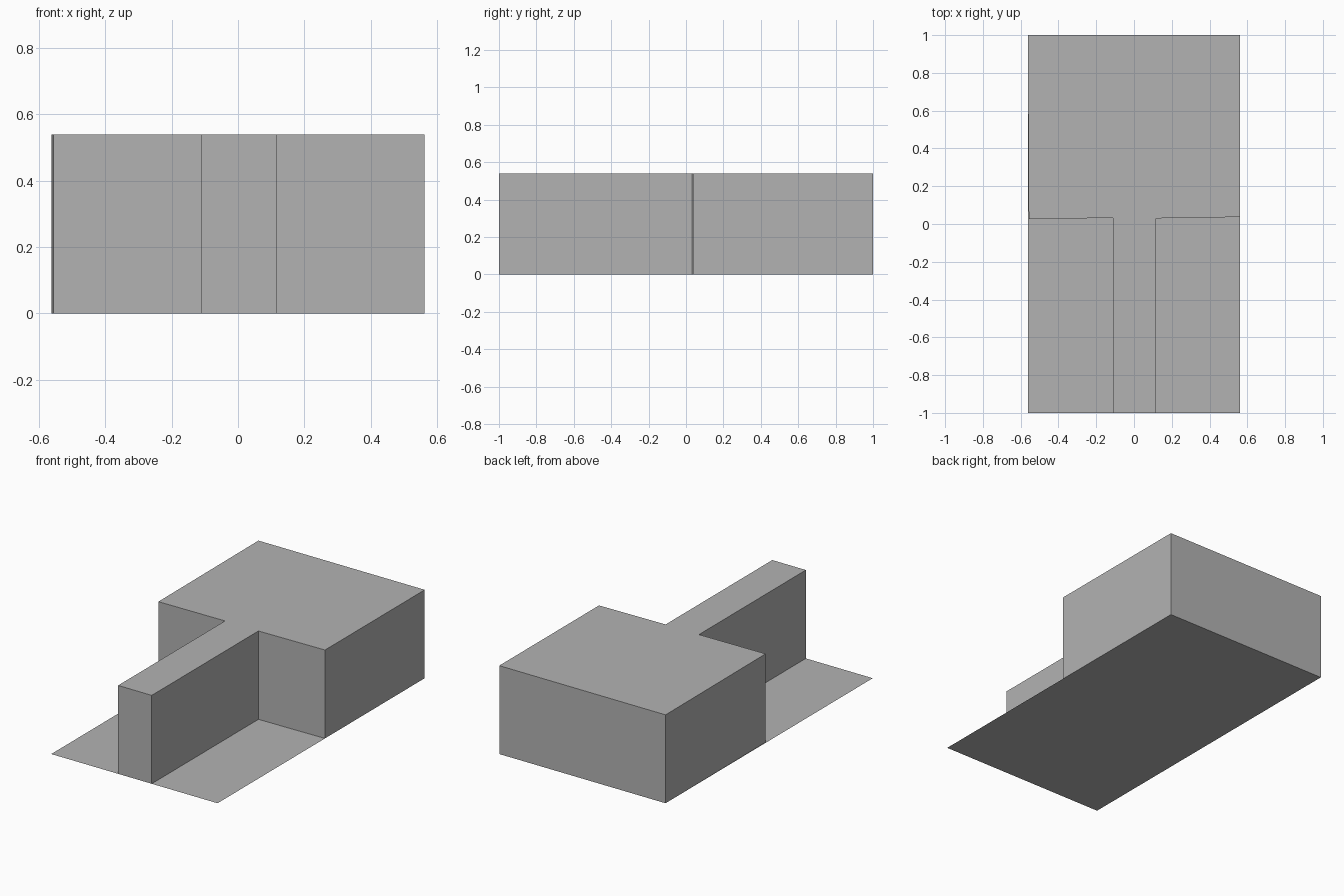
import bpy
import bmesh

cube = bpy.data.objects.get("Cube")
if cube:
    bpy.data.objects.remove(cube, do_unlink=True)

HALF_WIDTH, HEIGHT = 0.562, 0.54

# Single plain grey
grey = bpy.data.materials.new("plain grey")
grey.use_nodes = True
colour = (0.45, 0.45, 0.45, 1)
grey.diffuse_color = colour
grey.node_tree.nodes["Principled BSDF"].inputs["Base Color"].default_value = colour


def outline_object(name, outline, height=0):
    """Flat outline on the ground, or walls and a roof raised from it."""
    bm = bmesh.new()
    face = bm.faces.new([bm.verts.new((x, y, 0)) for x, y in outline])
    if height:
        # Extruding moves the face up and leaves the underside open for the plot
        raised = bmesh.ops.extrude_face_region(bm, geom=[face])["geom"]
        verts = [v for v in raised if isinstance(v, bmesh.types.BMVert)]
        bmesh.ops.translate(bm, verts=verts, vec=(0, 0, height))
        bmesh.ops.recalc_face_normals(bm, faces=bm.faces)
        low = [f for f in bm.faces if all(v.co.z < 0.001 for v in f.verts)]
        bmesh.ops.delete(bm, geom=low, context='FACES_ONLY')
    mesh = bpy.data.meshes.new(name)
    bm.to_mesh(mesh)
    bm.free()
    mesh.materials.append(grey)
    obj = bpy.data.objects.new(name, mesh)
    bpy.context.collection.objects.link(obj)
    return obj


# Ground plot: a flat sheet facing down
outline_object("ground_plot", [(-HALF_WIDTH, -1), (-HALF_WIDTH, 1),
                               (HALF_WIDTH, 1), (HALF_WIDTH, -1)])

# T-shaped building: wide rear block with a narrow front wing
outline_object("building", [
    (-0.11, -1), (0.117, -1), (0.117, 0.03), (HALF_WIDTH, 0.037),
    (HALF_WIDTH, 1), (-HALF_WIDTH, 1), (-0.557, 0.027), (-0.11, 0.032),
], HEIGHT)
